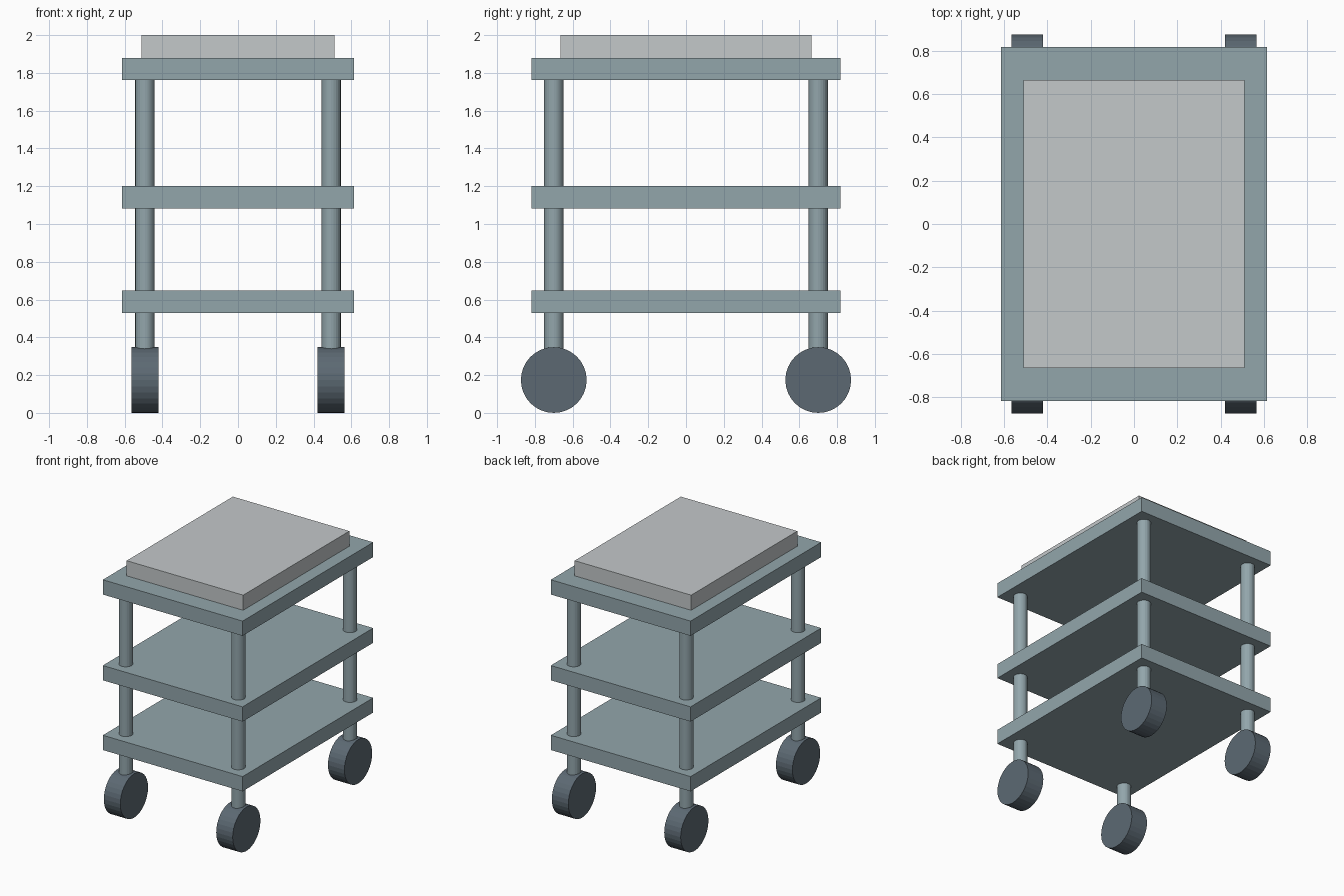
import bpy
import math

cube = bpy.data.objects.get("Cube")
if cube:
    bpy.data.objects.remove(cube, do_unlink=True)


def material(name, rgb):
    m = bpy.data.materials.new(name)
    m.use_nodes = True
    colour = (*rgb, 1.0)
    m.diffuse_color = colour
    m.node_tree.nodes["Principled BSDF"].inputs["Base Color"].default_value = colour
    return m


steel = material("blue grey steel", (0.29, 0.38, 0.41))
pale = material("pale grey", (0.55, 0.58, 0.59))
rubber = material("dark slate rubber", (0.107, 0.141, 0.171))


def slab(name, width, depth, bottom, top, mat):
    bpy.ops.mesh.primitive_cube_add(size=1, location=(0, 0, (bottom + top) / 2))
    ob = bpy.context.object
    ob.name = name
    ob.scale = (width, depth, top - bottom)
    bpy.ops.object.transform_apply(location=False, rotation=False, scale=True)
    ob.data.materials.append(mat)


def cylinder(name, radius, length, location, mat, sides, rotation=(0, 0, 0)):
    bpy.ops.mesh.primitive_cylinder_add(vertices=sides, radius=radius, depth=length,
                                        location=location, rotation=rotation)
    ob = bpy.context.object
    ob.name = name
    ob.data.materials.append(mat)


# Three shelves and the raised top panel
for name, bottom, top in (("lower_shelf", 0.53, 0.647),
                          ("middle_shelf", 1.083, 1.2),
                          ("upper_shelf", 1.763, 1.88)):
    slab(name, 1.226, 1.636, bottom, top, steel)
slab("top_panel", 1.022, 1.33, 1.88, 2.0, pale)

# A post and a wheel at each corner
POST_X, POST_Y = 0.493, 0.70
WHEEL_R = 0.174
POST_BOTTOM, POST_TOP = 0.3, 1.8
for side, sx in (("left", 1), ("right", -1)):
    for end, sy in (("front", -1), ("back", 1)):
        x, y = sx * POST_X, sy * POST_Y
        cylinder(f"{end}_{side}_post", 0.051, POST_TOP - POST_BOTTOM,
                 (x, y, (POST_TOP + POST_BOTTOM) / 2), steel, 24)
        cylinder(f"{end}_{side}_wheel", WHEEL_R, 0.144,
                 (x, y, WHEEL_R), rubber, 32, (0, math.pi / 2, 0))
